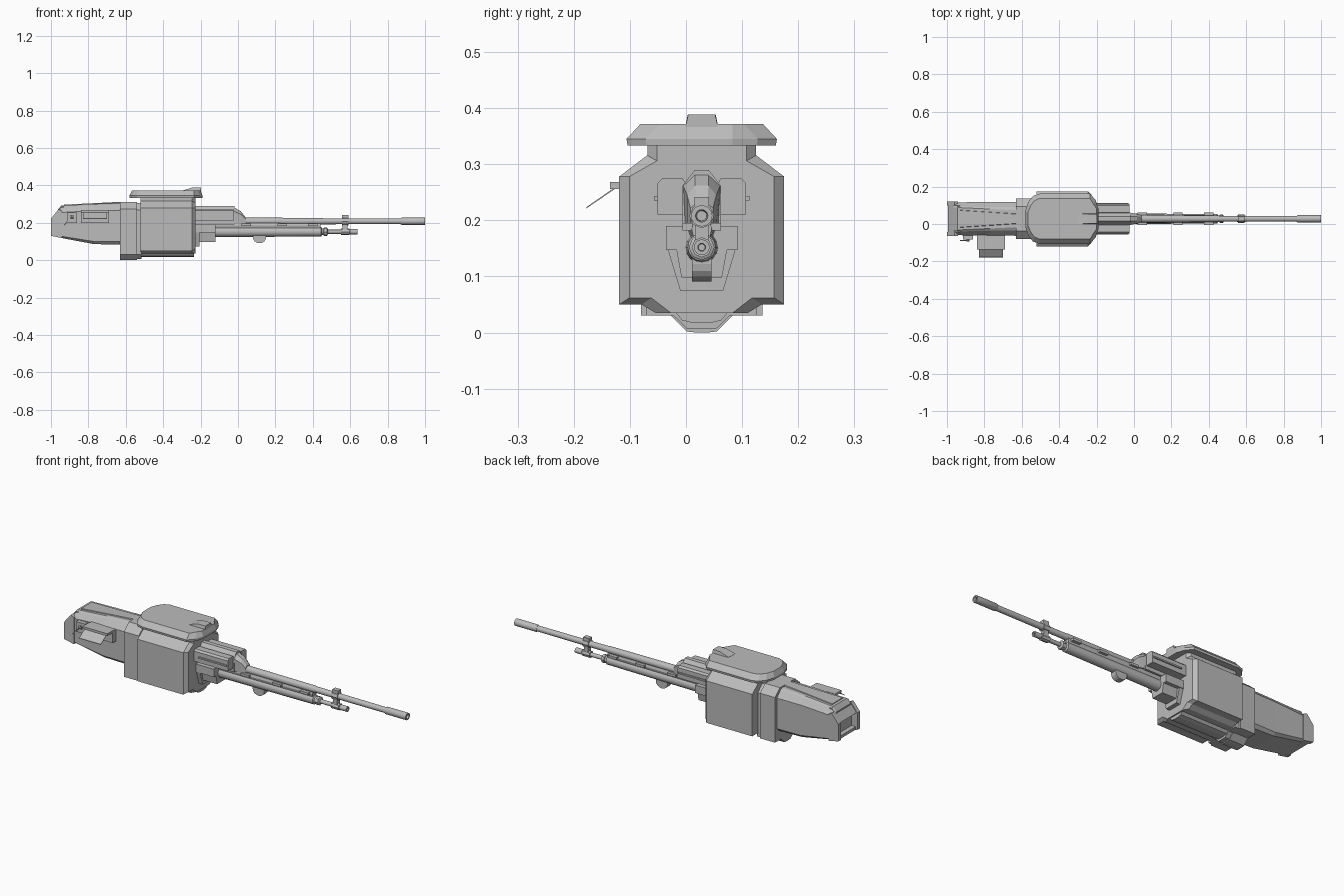
import bpy, bmesh, math
from mathutils import Vector

C = 0.028  # centre line of the turret in y
GREY = bpy.data.materials.new("armour grey")
GREY.diffuse_color = (0.5, 0.5, 0.5, 1)


def finish(name, bm, smooth=False):
    bmesh.ops.recalc_face_normals(bm, faces=bm.faces)
    me = bpy.data.meshes.new(name)
    bm.to_mesh(me)
    bm.free()
    ob = bpy.data.objects.new(name, me)
    bpy.context.collection.objects.link(ob)
    me.materials.append(GREY)
    if smooth:
        bpy.ops.object.select_all(action='DESELECT')
        ob.select_set(True)
        bpy.context.view_layer.objects.active = ob
        bpy.ops.object.shade_smooth_by_angle(angle=math.radians(35))
    return ob


def loft(name, rings, smooth=False):
    """Skin equal-length closed rings of 3D points and cap both ends."""
    bm = bmesh.new()
    rows = [[bm.verts.new(p) for p in r] for r in rings]
    n = len(rows[0])
    for a, b in zip(rows, rows[1:]):
        for i in range(n):
            j = (i + 1) % n
            bm.faces.new((a[i], a[j], b[j], b[i]))
    bm.faces.new(rows[0])
    bm.faces.new(rows[-1])
    return finish(name, bm, smooth)


def hull_x(name, *sections):
    """Loft along x; each section is (x, half profile of (dy, z)) mirrored over C."""
    return loft(name, [[(x, C + d, z) for d, z in h] + [(x, C - d, z) for d, z in reversed(h)]
                       for x, h in sections])


def side(name, pts, y0, y1):
    """Extrude an (x, z) profile along y."""
    return loft(name, [[(x, y, z) for x, z in pts] for y in (y0, y1)])


def box(name, x0, x1, y0, y1, z0, z1):
    return side(name, [(x0, z0), (x1, z0), (x1, z1), (x0, z1)], y0, y1)


def tube(name, z, stations, n=16, y=C):
    """Turned part along x from (x, radius) stations."""
    return loft(name, [[(x, y + r * math.cos(2 * math.pi * i / n), z + r * math.sin(2 * math.pi * i / n))
                        for i in range(n)] for x, r in stations], True)


# main housing with bevelled front
main = [(0.097, 0.333), (0.097, 0.316), (0.147, 0.278), (0.147, 0.05), (0.107, 0.05), (0.082, 0.035)]
front = [(0.08, 0.333), (0.08, 0.306), (0.129, 0.278), (0.129, 0.062), (0.09, 0.062), (0.055, 0.035)]
hull_x("main_housing", (-0.52, main), (-0.245, main), (-0.228, front))
hull_x("housing_keel", (-0.53, [(0.05, 0.04), (0.035, 0.022), (0.015, 0.017)]),
       (-0.235, [(0.05, 0.04), (0.035, 0.022), (0.015, 0.017)]))

# collar behind the housing, joined by a recessed core
collar = [(0.065, 0.312), (0.108, 0.275), (0.108, 0.03), (0.055, 0.03), (0.027, 0.002), (0.01, 0.0)]
hull_x("rear_collar", (-0.63, collar), (-0.54, collar))
core = [(0.06, 0.305), (0.098, 0.268), (0.098, 0.03), (0.05, 0.03), (0.025, 0.006)]
hull_x("collar_core", (-0.545, core), (-0.515, core))

# tapered rear pod, open at the tail between two cheeks
hull_x("rear_pod",
       (-0.625, [(0.045, 0.306), (0.062, 0.298), (0.091, 0.265), (0.091, 0.1), (0.075, 0.083)]),
       (-0.77, [(0.052, 0.301), (0.064, 0.293), (0.089, 0.265), (0.089, 0.1), (0.075, 0.086)]),
       (-0.945, [(0.06, 0.292), (0.068, 0.284), (0.088, 0.255), (0.088, 0.128), (0.075, 0.119)]),
       (-0.965, [(0.06, 0.268), (0.068, 0.262), (0.086, 0.25), (0.086, 0.13), (0.075, 0.124)]))
for s in (-1, 1):
    side("tail_cheek", [(-1, 0.13), (-1, 0.222), (-0.96, 0.272), (-0.94, 0.262), (-0.94, 0.118)],
         C + s * 0.07, C + s * 0.093)
side("tail_hood", [(-0.995, 0.222), (-0.945, 0.286), (-0.93, 0.286), (-0.97, 0.222)], C - 0.07, C + 0.07)
side("tail_sill", [(-0.99, 0.129), (-0.99, 0.145), (-0.95, 0.145), (-0.95, 0.12)], C - 0.07, C + 0.07)
hull_x("pod_spine", (-0.93, [(0.045, 0.297), (0.05, 0.285)]), (-0.63, [(0.025, 0.312), (0.03, 0.295)]))

# hooded side vent with a thin sloping flap
box("vent_body", -0.84, -0.69, -0.09, -0.05, 0.2, 0.265)
box("vent_roof", -0.84, -0.69, -0.135, -0.08, 0.256, 0.268)
loft("vent_flap", [[(x, -0.125, 0.26), (x, -0.177, 0.224), (x, -0.178, 0.221), (x, -0.128, 0.255)]
                   for x in (-0.83, -0.70)])
# small side latch with its slanted handle
box("side_latch", -0.915, -0.86, -0.083, -0.05, 0.2, 0.255)
loft("latch_handle", [[(x, y, z + d) for y, d in ((-0.085, 0), (-0.09, 0), (-0.09, 0.007), (-0.085, 0.007))]
                      for x, z in ((-0.93, 0.183), (-0.885, 0.235))])
tube("latch_knob", 0.23, [(-0.895, 0.008), (-0.88, 0.008)], 8, -0.085)


# roof hatch: rounded tail, clipped nose, bevelled rim
def hatch_ring(z, k):
    h = [(-0.19 - k * 0.4, 0.055), (-0.205 - k * 0.4, 0.1 - k), (-0.235, 0.134 - k), (-0.505, 0.134 - k),
         (-0.54 + k * 0.3, 0.122 - k), (-0.565 + k * 0.5, 0.09 - k * 0.8), (-0.58 + k * 0.5, 0.045 - k * 0.5)]
    return [(x, C + d, z) for x, d in h] + [(x, C - d, z) for x, d in reversed(h)]


loft("roof_hatch", [hatch_ring(0.333, 0.002), hatch_ring(0.345, 0), hatch_ring(0.372, 0.025)])
loft("hatch_sight", [[(x, C + s * w, z) for s, w in ((-1, w0), (1, w0))] + [(x, C + w1, z1), (x, C - w1, z1)]
                     for x, z, w0, z1, w1 in ((-0.295, 0.365, 0.03, 0.373, 0.028),
                                              (-0.245, 0.355, 0.032, 0.388, 0.025),
                                              (-0.198, 0.353, 0.032, 0.389, 0.024))])

# upper cradle: two clipped side boxes with a centre channel
for s in (-1, 1):
    pts = [(0.03, 0.21), (0.079, 0.21), (0.079, 0.266), (0.07, 0.275), (0.034, 0.275), (0.03, 0.268)]
    if s > 0:
        pts = pts[::-1]
    loft("cradle_side", [[(x, C + s * d, z) for d, z in pts] for x in (-0.235, -0.025)])
    box("cradle_slat", -0.2, -0.03, C + s * 0.079, C + s * 0.085, 0.235, 0.243)
hull_x("cradle_top", (-0.235, [(0.012, 0.29), (0.02, 0.28), (0.034, 0.262), (0.034, 0.19)]),
       (-0.02, [(0.012, 0.29), (0.02, 0.28), (0.034, 0.262), (0.034, 0.19)]))
hull_x("cradle_nose", (-0.022, [(0.012, 0.282), (0.033, 0.262), (0.03, 0.195)]),
       (0.015, [(0.012, 0.262), (0.026, 0.245), (0.026, 0.19)]),
       (0.04, [(0.01, 0.23), (0.02, 0.222), (0.02, 0.192)]))

# lower cradle and its apron
lower = [(0.064, 0.19), (0.064, 0.147), (0.045, 0.147), (0.036, 0.098)]
hull_x("lower_cradle", (-0.23, lower), (-0.12, lower))
apron = [(0.064, 0.16), (0.055, 0.13), (0.038, 0.074)]
hull_x("lower_apron", (-0.235, apron), (-0.205, apron))

# main barrel with muzzle sleeve and recessed bore
tube("main_barrel", 0.208, [(0.0, 0.02), (0.44, 0.018), (0.455, 0.016), (0.88, 0.015)])
tube("muzzle_sleeve", 0.208, [(0.87, 0.016), (0.875, 0.019), (1.0, 0.019), (1.0, 0.011), (0.96, 0.009)])

# lower recoil tube, stepped to a thin rod with an end fitting
tube("recoil_tube", 0.152, [(-0.13, 0.029), (0.43, 0.025), (0.445, 0.025), (0.45, 0.018), (0.475, 0.018),
                            (0.48, 0.011), (0.6, 0.011)])
tube("rod_fitting", 0.152, [(0.455, 0.014), (0.46, 0.023), (0.475, 0.023), (0.48, 0.014)], 8)
tube("rod_end", 0.152, [(0.595, 0.009), (0.6, 0.014), (0.64, 0.014), (0.64, 0.007), (0.625, 0.006)])

# rail tying the tubes together, with side lugs
rail = [(0.02, 0.2), (0.025, 0.185), (0.02, 0.17)]
hull_x("tube_rail", (-0.12, rail), (0.44, [(0.015, 0.196), (0.018, 0.185), (0.015, 0.17)]))
for x in (0.02, 0.21, 0.375):
    box("rail_lug", x, x + 0.05, C - 0.034, C + 0.034, 0.182, 0.195)

# rounded bump under the recoil tube
side("lower_bump", [(0.08, 0.14)] + [(0.115 + 0.035 * math.cos(a), 0.122 + 0.031 * math.sin(a))
                                     for a in [math.pi * (1 + i / 8) for i in range(9)]] + [(0.15, 0.14)],
     C - 0.017, C + 0.017)

# clamp joining barrel and rod
tube("barrel_clamp", 0.208, [(0.555, 0.022), (0.59, 0.022)], 8)
tube("rod_clamp", 0.152, [(0.55, 0.018), (0.595, 0.018)], 8)
box("clamp_web", 0.56, 0.585, C - 0.012, C + 0.012, 0.15, 0.21)
box("clamp_sight", 0.555, 0.59, C - 0.013, C + 0.013, 0.222, 0.242)
